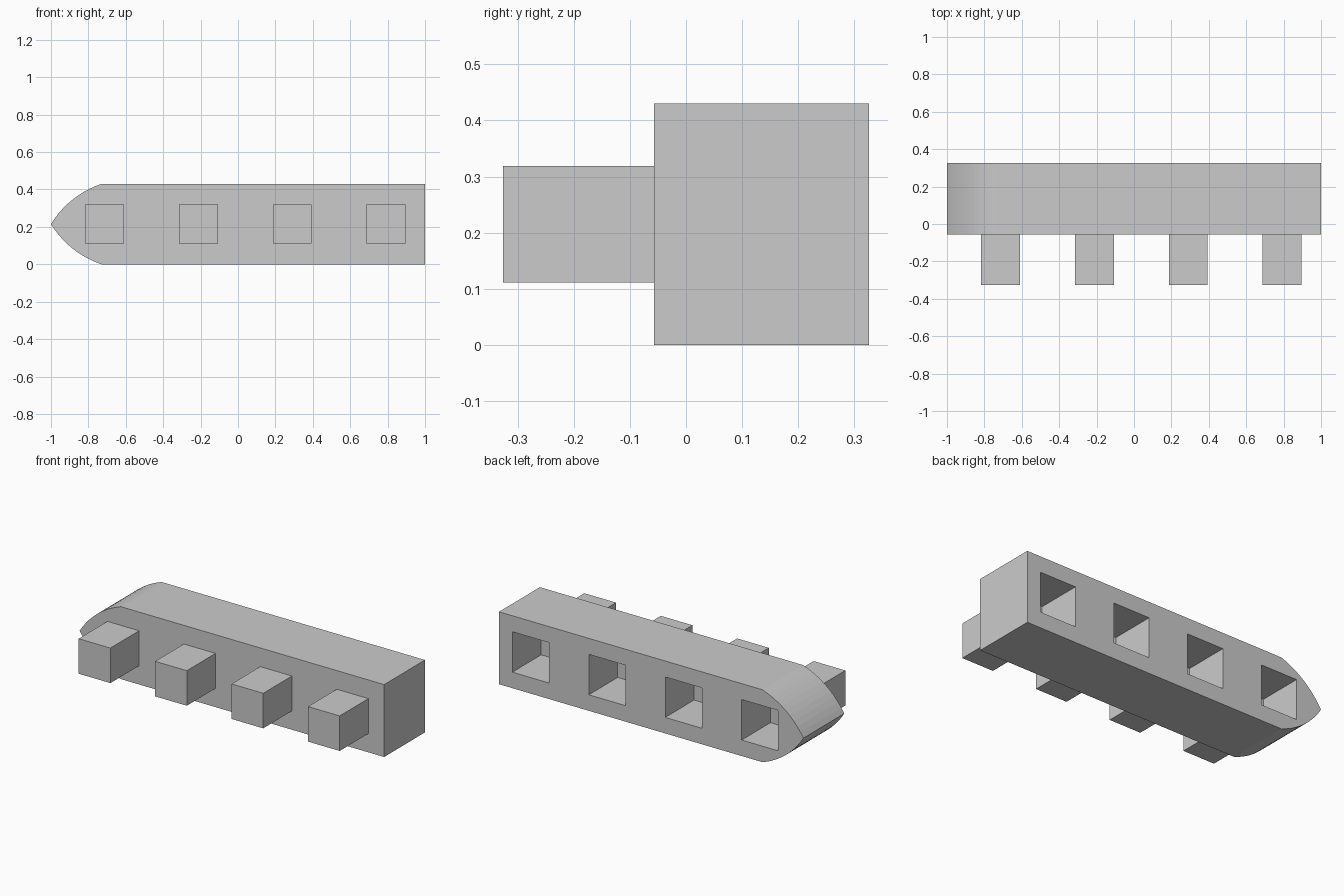
import bpy, bmesh, math

if "Cube" in bpy.data.objects:
    bpy.data.objects.remove(bpy.data.objects["Cube"])

Y0, Y1 = -0.057, 0.326      # body front and back
H = 0.43                    # body height
ZC = H / 2
XS = [-0.714 + 0.502 * i for i in range(4)]


def box(name, lo, hi):
    bpy.ops.mesh.primitive_cube_add(size=1, location=[(a + b) / 2 for a, b in zip(lo, hi)])
    ob = bpy.context.object
    ob.name = name
    ob.scale = [b - a for a, b in zip(lo, hi)]
    bpy.ops.object.transform_apply(location=False, rotation=False, scale=True)
    return ob


def nose_arc(n=10):
    """Arc from the top shoulder of the nose down to its tip."""
    a = (-0.73, ZC)          # x, height above the centre line
    dx, dz = -0.27, -ZC
    chord = math.hypot(dx, dz)
    half = math.radians(20)
    r = chord / (2 * math.sin(half))
    base = math.atan2(dz, dx) - half
    pts = []
    for i in range(n + 1):
        t = 2 * half * i / n
        d = 2 * r * math.sin(t / 2)
        pts.append((a[0] + d * math.cos(base + t / 2), a[1] + d * math.sin(base + t / 2)))
    return pts


# Body: pointed side profile extruded through the thickness
arc = nose_arc()
profile = [(1, ZC)] + arc + [(x, -z) for x, z in reversed(arc[:-1])] + [(1, -ZC)]
bm = bmesh.new()
face = bm.faces.new([bm.verts.new((x, Y0, z + ZC)) for x, z in profile])
ext = bmesh.ops.extrude_face_region(bm, geom=[face])
bmesh.ops.translate(bm, vec=(0, Y1 - Y0, 0),
                    verts=[g for g in ext["geom"] if isinstance(g, bmesh.types.BMVert)])
bmesh.ops.recalc_face_normals(bm, faces=bm.faces)
mesh = bpy.data.meshes.new("body")
bm.to_mesh(mesh)
bm.free()
body = bpy.data.objects.new("body", mesh)
bpy.context.collection.objects.link(body)

for i, x in enumerate(XS, 1):
    # Square peg on the front, slightly embedded
    p = 0.104
    box(f"peg_{i}", (x - p, -0.326, ZC - p), (x + p, Y0 + 0.02, ZC + p))

    # Blind square socket in the back
    s = 0.12
    cutter = box(f"socket_cutter_{i}", (x - s, Y1 - 0.27, ZC - s), (x + s, Y1 + 0.1, ZC + s))
    cutter.hide_render = True
    cutter.display_type = 'WIRE'
    mod = body.modifiers.new(f"socket_{i}", 'BOOLEAN')
    mod.operation = 'DIFFERENCE'
    mod.solver = 'EXACT'
    mod.object = cutter
